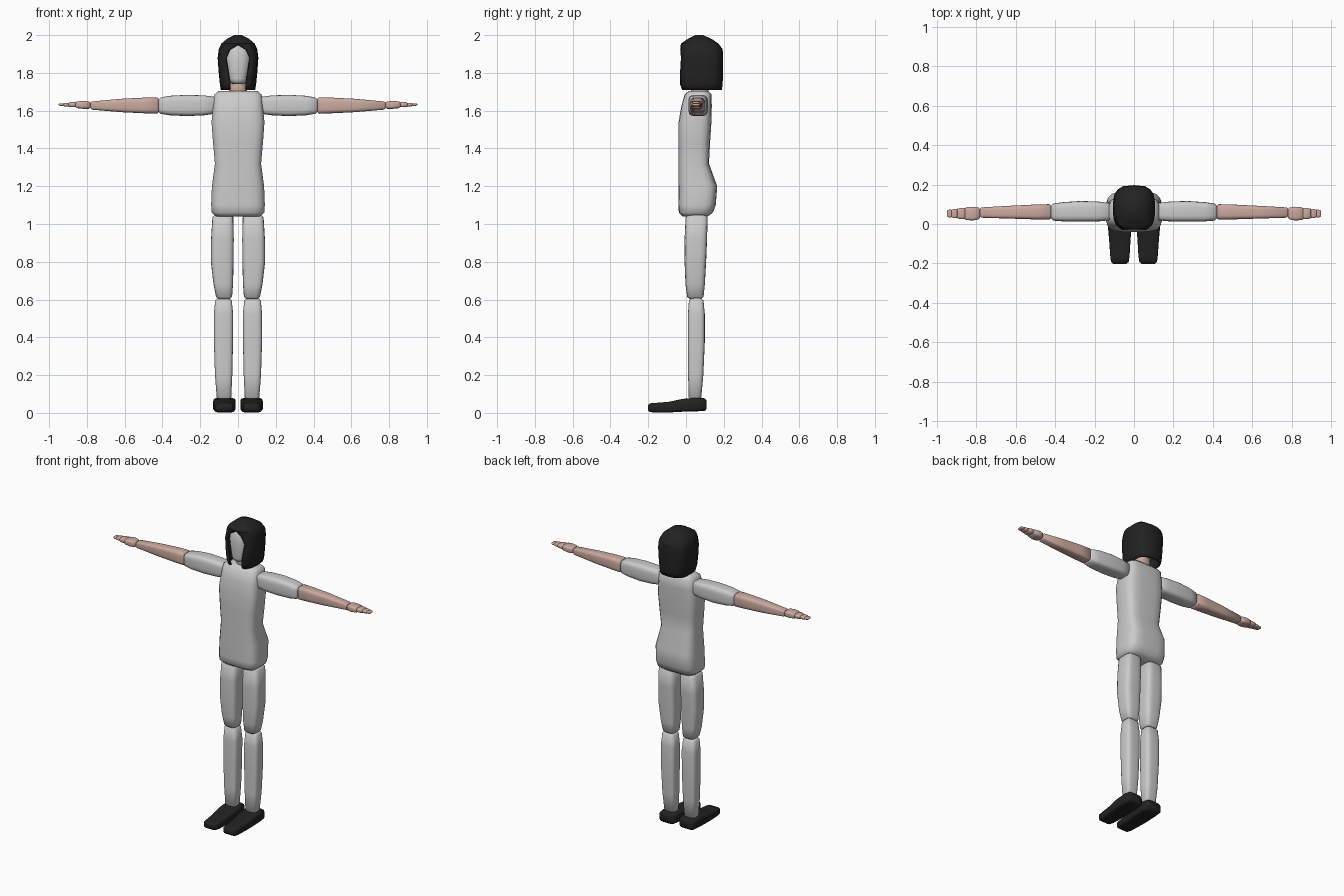
import bpy, bmesh, math


def material(name, rgb):
    m = bpy.data.materials.new(name)
    m.diffuse_color = (*rgb, 1)
    return m


GREY = material("light grey cloth", (0.60, 0.60, 0.60))
SKIN = material("warm skin", (0.60, 0.40, 0.35))
BLACK = material("black", (0.016, 0.016, 0.016))


def spow(v, n):
    """Superellipse helper: signed power."""
    return math.copysign(abs(v) ** (2 / n), v)


def finish(name, bm, mat, angle):
    me = bpy.data.meshes.new(name)
    bm.to_mesh(me)
    bm.free()
    for p in me.polygons:
        p.use_smooth = True
    me.set_sharp_from_angle(angle=math.radians(angle))
    me.materials.append(mat)
    ob = bpy.data.objects.new(name, me)
    bpy.context.collection.objects.link(ob)
    return ob


def lerp_ring(a, b, t):
    """Ring a moved to station t in the direction of ring b."""
    f = (t - a[0]) / (b[0] - a[0])
    return [p + (q - p) * f for p, q in zip(a, b)]


def shrink(r, d):
    return [r[0], r[1] + d, r[2] - d, r[3] + d, r[4] - d]


def loft(name, axis, rings, mat, side=1, n=4.0, sides=20, cap=0.012, angle=50):
    """Rounded-box loft. ring = (station, min a, max a, min b, max b)."""
    first, last = rings[0], rings[-1]
    rr = [shrink(first, cap), lerp_ring(first, rings[1], first[0] + cap)]
    rr += rings[1:-1]
    rr += [lerp_ring(last, rings[-2], last[0] - cap), shrink(last, cap)]
    bm = bmesh.new()
    loops = []
    for t, a0, a1, b0, b1 in rr:
        loop = []
        for i in range(sides):
            th = 2 * math.pi * (i + 0.5) / sides
            a = (a0 + a1) / 2 + (a1 - a0) / 2 * spow(math.cos(th), n)
            b = (b0 + b1) / 2 + (b1 - b0) / 2 * spow(math.sin(th), n)
            x, y, z = {"x": (t, a, b), "y": (a, t, b), "z": (a, b, t)}[axis]
            loop.append(bm.verts.new((x * side, y, z)))
        loops.append(loop)
    for lo, hi in zip(loops, loops[1:]):
        for i in range(sides):
            j = (i + 1) % sides
            bm.faces.new((lo[i], lo[j], hi[j], hi[i]))
    bm.faces.new(loops[0])
    bm.faces.new(loops[-1])
    bmesh.ops.recalc_face_normals(bm, faces=bm.faces)
    return finish(name, bm, mat, angle)


# Torso: broad chest, narrow waist, full hips
loft("torso", "z", [
    (1.04, -.138, .138, -.038, .135), (1.10, -.143, .143, -.04, .158),
    (1.20, -.139, .139, -.04, .166), (1.32, -.123, .123, -.04, .122),
    (1.43, -.133, .133, -.04, .128), (1.54, -.141, .141, -.04, .135),
    (1.62, -.133, .133, -.026, .137), (1.705, -.124, .124, -.003, .136)],
    GREY, cap=.02)

# Neck and head
loft("neck", "z", [(1.66, -.05, .05, .025, .12), (1.72, -.046, .046, .025, .12),
                   (1.80, -.046, .046, .03, .12)], SKIN, n=2.5)
loft("head", "z", [
    (1.742, -.042, .042, -.022, .12), (1.77, -.056, .056, -.026, .14),
    (1.82, -.068, .068, -.028, .16), (1.88, -.078, .078, -.028, .17),
    (1.93, -.072, .072, -.02, .165), (1.965, -.05, .05, .0, .14)],
    GREY, n=2.5)

# Hair: shell with an arched opening at the face
# (height, half width, front y, back y, half width of opening)
levels = [(1.71, .091, -.025, .190, .044), (1.74, .096, -.036, .194, .046),
          (1.80, .102, -.038, .196, .055), (1.88, .108, -.037, .197, .067),
          (1.925, .102, -.034, .194, .045), (1.955, .090, -.027, .172, 0),
          (1.98, .060, .010, .135, 0), (2.0, .020, .050, .090, 0)]
bm = bmesh.new()
N, SEG = 3.0, 14
loops = []
for z, hx, y0, y1, w in levels:
    start = math.asin((w / hx) ** (N / 2))
    loop = []
    for i in range(SEG + 1):
        th = start + (2 * math.pi - 2 * start) * i / SEG
        loop.append(bm.verts.new((hx * spow(math.sin(th), N),
                                  (y0 + y1) / 2 - (y1 - y0) / 2 * spow(math.cos(th), N), z)))
    loops.append(loop)
for lo, hi in zip(loops, loops[1:]):
    for i in range(SEG):
        bm.faces.new((lo[i], lo[i + 1], hi[i + 1], hi[i]))
bm.faces.new(loops[-1][:-1] + [loops[-1][-1]])
bmesh.ops.remove_doubles(bm, verts=bm.verts, dist=0.0005)
hair = finish("hair", bm, BLACK, 30)
mod = hair.modifiers.new("thickness", "SOLIDIFY")
mod.thickness = 0.012
mod.offset = -1

# Limbs, built on both sides
for label, s in (("left", 1), ("right", -1)):
    # arm
    loft(label + "_upper_arm", "x", [
        (.11, .02, .105, 1.585, 1.672), (.18, .013, .114, 1.575, 1.681),
        (.27, .012, .117, 1.571, 1.684), (.36, .013, .111, 1.575, 1.679),
        (.422, .018, .102, 1.585, 1.668)], GREY, s)
    loft(label + "_forearm", "x", [
        (.420, .022, .101, 1.583, 1.670), (.50, .023, .099, 1.586, 1.669),
        (.62, .027, .093, 1.592, 1.663), (.782, .032, .084, 1.606, 1.648)],
        SKIN, s, cap=.008)
    # hand with jointed fingers
    loft(label + "_palm", "x", [
        (.782, .025, .082, 1.610, 1.648), (.815, .018, .088, 1.609, 1.652),
        (.860, .020, .084, 1.614, 1.648)], SKIN, s, cap=.006)
    for k, (x0, x1, hy, hz) in enumerate(((.857, .897, .029, .014),
                                          (.895, .926, .024, .010),
                                          (.924, .950, .020, .007))):
        loft(f"{label}_fingers_{k + 1}", "x", [
            (x0, .053 - hy, .053 + hy, 1.632 - hz, 1.632 + hz),
            ((x0 + x1) / 2, .053 - hy, .053 + hy, 1.632 - hz, 1.632 + hz),
            (x1, .057 - hy, .049 + hy, 1.634 - hz, 1.630 + hz)],
            SKIN, s, cap=.003, sides=12)
    # leg
    loft(label + "_thigh", "z", [
        (.602, .032, .114, .008, .092), (.68, .026, .130, -.003, .100),
        (.80, .023, .144, -.008, .107), (.92, .022, .143, -.008, .112),
        (1.048, .025, .135, -.002, .115)], GREY, s)
    loft(label + "_shin", "z", [
        (.07, .036, .112, .014, .080), (.20, .030, .122, .011, .092),
        (.38, .026, .128, .009, .100), (.52, .025, .128, .010, .100),
        (.607, .034, .120, .016, .092)], GREY, s)
    # shoe
    loft(label + "_shoe", "y", [
        (-.202, .028, .116, .006, .050), (-.16, .022, .121, .001, .053),
        (-.09, .018, .126, .002, .059), (-.02, .013, .132, .006, .074),
        (.05, .012, .132, .008, .080), (.108, .022, .126, .010, .077)],
        BLACK, s, n=5, cap=.01)
